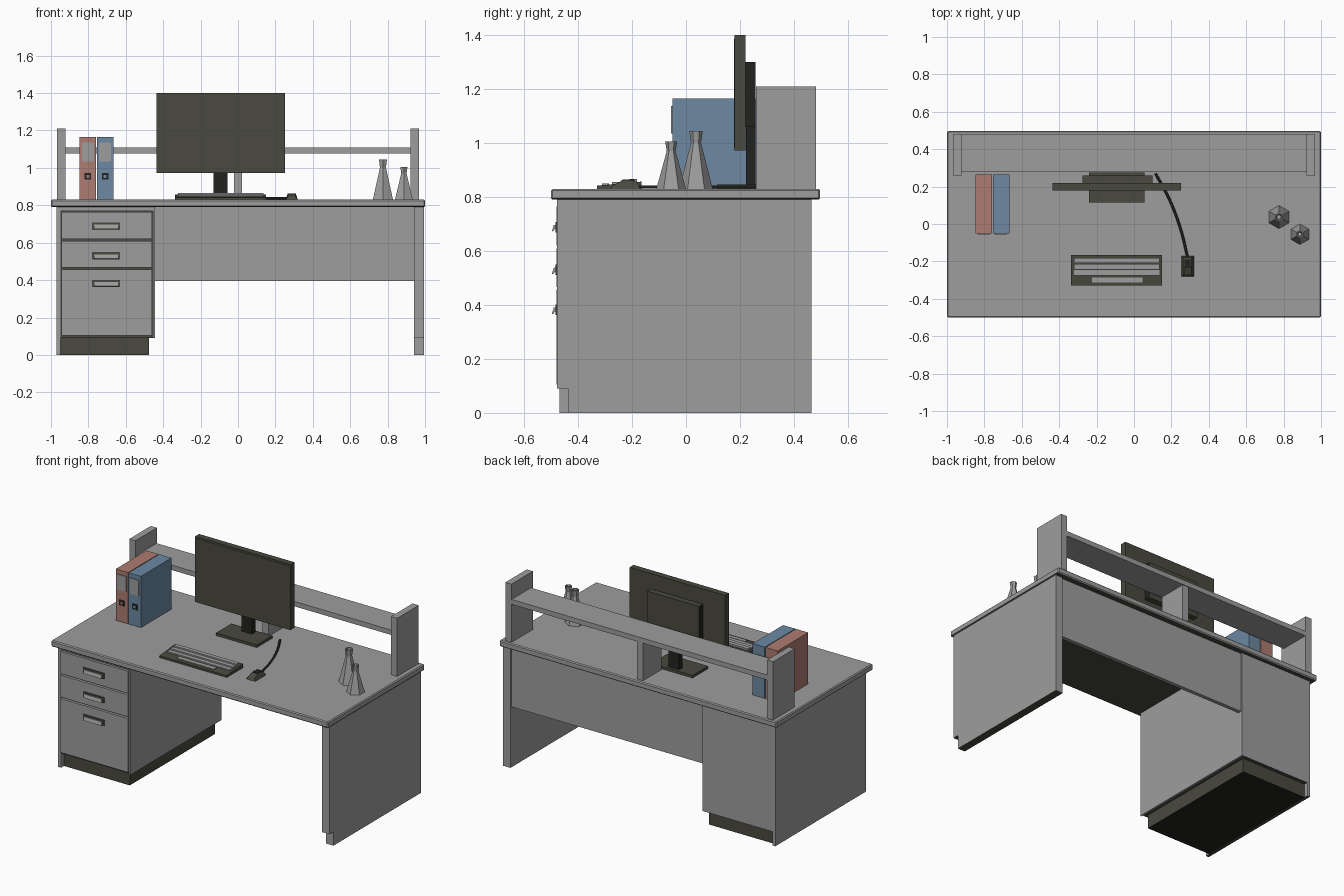
import bpy
import math
from mathutils import Vector

cube = bpy.data.objects.get("Cube")
if cube:
    bpy.data.objects.remove(cube, do_unlink=True)


def material(name, rgb):
    mat = bpy.data.materials.new(name)
    mat.use_nodes = True
    color = (*rgb, 1)
    mat.diffuse_color = color
    mat.node_tree.nodes["Principled BSDF"].inputs["Base Color"].default_value = color
    return mat


GREY = material("desk grey", (.34, .34, .34))
DARK = material("dark olive grey", (.067, .067, .05))
BLACK = material("near black", (.016, .016, .014))
RED = material("faded red", (.42, .2, .165))
BLUE = material("faded blue", (.15, .25, .36))

TOP = .83      # desk surface height
UNDER = .79    # underside of the desk top
BACK = .465    # rear plane of the carcass
KICK = .09     # plinth height


def mesh_object(name, verts, faces, mat):
    mesh = bpy.data.meshes.new(name)
    mesh.from_pydata(verts, [], faces)
    mesh.materials.append(mat)
    mesh.update()
    obj = bpy.data.objects.new(name, mesh)
    bpy.context.collection.objects.link(obj)
    return obj


def extrude_x(name, profile, xs, mat):
    """Extrude a (y, z) profile, listed clockwise from +x, along x."""
    n = len(profile)
    verts = [(x, y, z) for x in xs for y, z in profile]
    faces = [(i, (i + 1) % n, n + (i + 1) % n, n + i) for i in range(n)]
    faces += [tuple(reversed(range(n))), tuple(range(n, n + n))]
    return mesh_object(name, verts, faces, mat)


def box(name, xs, ys, zs, mat, bevel=0):
    profile = [(ys[0], zs[0]), (ys[1], zs[0]), (ys[1], zs[1]), (ys[0], zs[1])]
    obj = extrude_x(name, profile, xs, mat)
    if bevel:
        mod = obj.modifiers.new("edge", "BEVEL")
        mod.width = bevel
        mod.segments = 1
    return obj


def paint(obj, mat, direction):
    """Give another colour to the faces that point along a direction."""
    obj.data.materials.append(mat)
    for face in obj.data.polygons:
        if face.normal.dot(Vector(direction)) > .9:
            face.material_index = len(obj.data.materials) - 1


DOWN = (0, 0, -1)

# Desk top and supporting panels
desk_top = box("desk_top", (-1, 1), (-.5, .497), (UNDER, TOP), GREY, bevel=.006)
paint(desk_top, DARK, DOWN)

right_profile = [(-.437, 0), (BACK, 0), (BACK, UNDER), (-.478, UNDER),
                 (-.478, KICK), (-.437, KICK)]
leg = extrude_x("open_side_panel", right_profile, (.942, .995), GREY)
paint(leg, DARK, DOWN)
outer = box("pedestal_outer_panel", (-.97, -.95), (-.468, BACK), (0, UNDER), GREY)
paint(outer, DARK, DOWN)
box("modesty_panel", (-.445, .942), (.43, .455), (.395, UNDER), GREY)

# Drawer pedestal
carcass = box("pedestal_carcass", (-.95, -.455), (-.46, BACK), (KICK, UNDER), GREY)
paint(carcass, DARK, (0, -1, 0))
paint(carcass, DARK, DOWN)
box("pedestal_inner_panel", (-.455, -.445), (-.472, BACK), (KICK, UNDER), GREY)
box("pedestal_top_rail", (-.95, -.455), (-.472, -.46), (.77, UNDER), GREY)
plinth = box("plinth", (-.95, -.475), (-.437, .44), (0, KICK), DARK)
paint(plinth, BLACK, DOWN)


def drawer(label, zs, handle_z):
    box(label + "_drawer_front", (-.945, -.46), (-.479, -.46), zs, GREY)
    box(label + "_handle_recess", (-.78, -.63), (-.484, -.479),
        (handle_z - .019, handle_z + .019), DARK)
    lip = [(-.484, handle_z - .006), (-.484, handle_z + .008),
           (-.49, handle_z + .008), (-.497, handle_z - .014),
           (-.493, handle_z - .016)]
    extrude_x(label + "_handle_lip", lip, (-.77, -.64), GREY)


drawer("upper", (.62, .765), .688)
drawer("middle", (.467, .61), .53)
drawer("lower", (.105, .457), .382)

# Raised rear shelf
for side, name in ((-1, "right"), (1, "left")):
    xs = sorted((side * .967, side * .923))
    box(name + "_shelf_post", xs, (.26, .482), (TOP, 1.21), GREY)
box("shelf", (-.923, .923), (.28, .48), (1.078, 1.11), GREY)
box("shelf_centre_support", (-.022, .022), (.285, .475), (TOP, 1.078), GREY)

# Monitor
box("monitor_panel", (-.435, .252), (.18, .22), (.972, 1.4), DARK)
box("monitor_screen", (-.425, .242), (.178, .18), (.982, 1.388), DARK)
housing = box("monitor_rear_housing", (-.275, .1), (.22, .258), (1.06, 1.3), DARK)
for direction in ((1, 0, 0), (-1, 0, 0)):
    paint(housing, BLACK, direction)
box("monitor_neck", (-.13, -.055), (.222, .257), (TOP, 1.1), BLACK)
box("monitor_base", (-.24, .055), (.115, .275), (TOP, .847), DARK)

# Keyboard with stepped key rows
body = [(-.33, TOP), (-.165, TOP), (-.165, .857), (-.33, .842)]
extrude_x("keyboard_body", body, (-.337, .15), DARK)
for row in range(3):
    y = -.275 + row * .033
    z = .852 + row * .006
    box("key_row", (-.32, .135), (y, y + .028), (z - .012, z + .003), GREY)
box("space_bar", (-.225, .045), (-.312, -.286), (.838, .85), GREY)

# Mouse and its cable
mouse = [(-.28, TOP), (-.17, TOP), (-.18, .856), (-.225, .864), (-.27, .845)]
shell = extrude_x("mouse", mouse, (.255, .32), DARK)
for vert in shell.data.vertices:
    if vert.co.z > TOP + .01:
        vert.co.x = .2875 + (vert.co.x - .2875) * .65
box("mouse_buttons", (.272, .303), (-.235, -.19), (.85, .864), BLACK)

curve = bpy.data.curves.new("mouse_cable", "CURVE")
curve.dimensions = "3D"
curve.bevel_depth = .007
curve.bevel_resolution = 1
curve.use_fill_caps = True
path = [(.287, -.18), (.25, -.03), (.19, .13), (.115, .27)]
spline = curve.splines.new("BEZIER")
spline.bezier_points.add(len(path) - 1)
for point, (x, y) in zip(spline.bezier_points, path):
    point.co = (x, y, TOP + .007)
    point.handle_left_type = point.handle_right_type = "AUTO"
curve.resolution_u = 6
curve.materials.append(BLACK)
bpy.context.collection.objects.link(bpy.data.objects.new("mouse_cable", curve))


# Six-sided vases
def vase(name, x, y, radius, height):
    sides = 6
    rings = [(radius, 0), (radius * .3, height * .8), (radius * .4, height),
             (radius * .28, height), (radius * .2, height * .85)]
    verts = []
    for r, z in rings:
        for i in range(sides):
            a = math.radians(90) + math.tau * i / sides
            verts.append((x + r * math.cos(a), y + r * math.sin(a), TOP + z))
    faces = [tuple(reversed(range(sides)))]
    for k in range(len(rings) - 1):
        for i in range(sides):
            j = (i + 1) % sides
            faces.append((k * sides + i, k * sides + j,
                          (k + 1) * sides + j, (k + 1) * sides + i))
    faces.append(tuple(range(len(verts) - sides, len(verts))))
    mesh_object(name, verts, faces, GREY)


vase("tall_vase", .775, .037, .062, .215)
vase("short_vase", .887, -.055, .055, .175)


# Ring binders with spine label and finger hole
def binder(name, x, mat):
    box(name, (x - .044, x + .044), (-.05, .265), (TOP, 1.165), mat)
    box(name + "_label", (x - .032, x + .032), (-.056, -.05), (1.035, 1.137), GREY)
    box(name + "_hole_rim", (x - .018, x + .018), (-.053, -.05), (.937, .973), BLACK)
    box(name + "_hole", (x - .008, x + .008), (-.055, -.053), (.947, .963), mat)


binder("red_binder", -.803, RED)
binder("blue_binder", -.71, BLUE)
